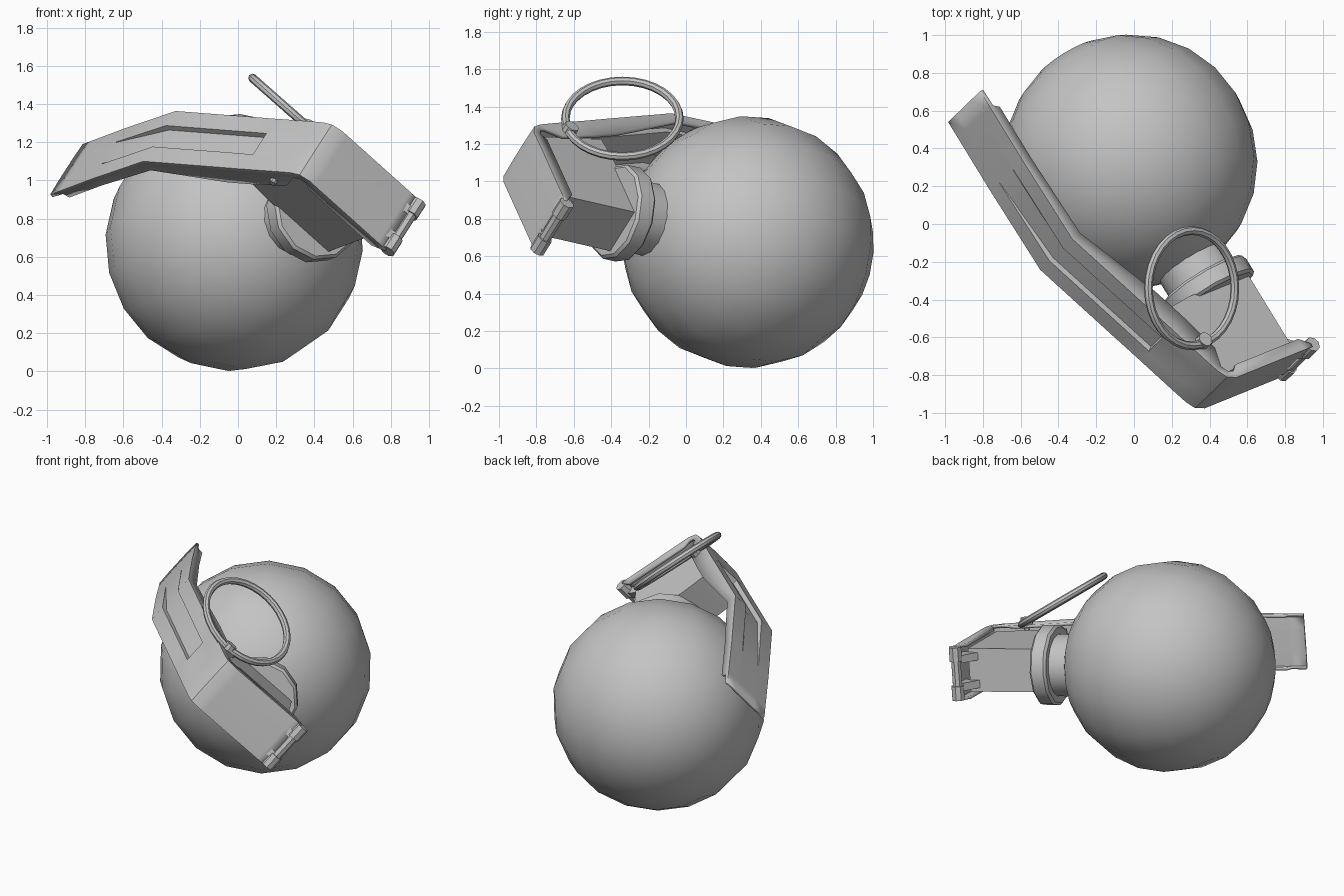
import bpy, bmesh, math
from mathutils import Matrix, Vector

if "Cube" in bpy.data.objects:
    bpy.data.objects.remove(bpy.data.objects["Cube"])

grey = bpy.data.materials.new("plain_grey")
grey.diffuse_color = (0.55, 0.55, 0.55, 1)
grey.use_nodes = True
grey.node_tree.nodes["Principled BSDF"].inputs["Base Color"].default_value = grey.diffuse_color

# Tilted frame: local x = lever side, y = neck axis, z = lever width
C = Vector((-0.02, 0.33, 0.675))
A = Vector((0.512, -0.837, 0.192)).normalized()
W = Vector((0.48, 0.465, 0.747))
W = (W - A * W.dot(A)).normalized()
L = A.cross(W)
FRAME = Matrix.Translation(C) @ Matrix((L, A, W)).transposed().to_4x4()


def finish(name, bm, matrix=FRAME, bevel=0.0, solid=0.0):
    bmesh.ops.recalc_face_normals(bm, faces=bm.faces[:])
    me = bpy.data.meshes.new(name)
    bm.to_mesh(me)
    bm.free()
    ob = bpy.data.objects.new(name, me)
    bpy.context.collection.objects.link(ob)
    me.materials.append(grey)
    ob.matrix_world = matrix
    if solid:
        m = ob.modifiers.new("thickness", 'SOLIDIFY')
        m.thickness, m.offset = solid, 0
    if bevel:
        m = ob.modifiers.new("bevel", 'BEVEL')
        m.width, m.segments = bevel, 1
    bpy.ops.object.select_all(action='DESELECT')
    ob.select_set(True)
    bpy.context.view_layer.objects.active = ob
    bpy.ops.object.shade_smooth_by_angle(angle=math.radians(35))
    return ob


def cylinder(name, sides, r, p, q, bevel=0.0):
    """Cylinder between two local points."""
    p, q = Vector(p), Vector(q)
    bm = bmesh.new()
    rot = (q - p).to_track_quat('Z', 'Y').to_matrix().to_4x4()
    bmesh.ops.create_cone(bm, cap_ends=True, segments=sides, radius1=r, radius2=r,
                          depth=(q - p).length, matrix=Matrix.Translation((p + q) / 2) @ rot)
    return finish(name, bm, bevel=bevel)


def prism(name, outline, z0, z1, bevel=0.0):
    """Side outline (lever side, axis) extruded across the width."""
    bm = bmesh.new()
    f = bm.faces.new([bm.verts.new((x, y, z0)) for x, y in outline])
    ext = bmesh.ops.extrude_face_region(bm, geom=[f])
    verts = [g for g in ext["geom"] if isinstance(g, bmesh.types.BMVert)]
    bmesh.ops.translate(bm, verts=verts, vec=(0, 0, z1 - z0))
    return finish(name, bm, bevel=bevel)


# Round body
bm = bmesh.new()
bmesh.ops.create_uvsphere(bm, u_segments=18, v_segments=12, radius=0.675,
                          matrix=Matrix.Rotation(math.pi / 2, 4, 'X'))
finish("round_body", bm)

# Neck and collar
cylinder("neck", 16, 0.2, (0, 0.5, 0), (0, 0.8, 0))
cylinder("collar", 12, 0.26, (0, 0.75, 0), (0, 0.86, 0), bevel=0.015)

# Mechanism housing on top of the collar
prism("housing", [(-0.17, 0.84), (-0.17, 1.3), (0.33, 1.3), (0.44, 0.86), (0.26, 0.84)],
      -0.14, 0.14)

# Hinge lugs and hinge barrel
for s in (-1, 1):
    prism("hinge_lug", [(-0.15, 1.22), (-0.27, 1.31), (-0.27, 1.37), (-0.15, 1.345)],
          s * 0.09 - 0.025, s * 0.09 + 0.025)
    cylinder("hinge_barrel_end", 8, 0.042, (-0.275, 1.345, s * 0.08), (-0.275, 1.345, s * 0.172))
cylinder("hinge_barrel", 8, 0.032, (-0.275, 1.345, -0.1), (-0.275, 1.345, 0.1))

# Lever: pressed sheet with side flanges and a recessed groove
# rows: axis, side, inward normal (axis, side), flange depth, groove depth
rows = [
    (-0.62, 0.78, 0, -1, 0.012, 0),
    (-0.52, 0.78, 0, -1, 0.015, 0),
    (-0.50, 0.78, 0, -1, 0.05, 0),
    (-0.18, 0.78, 0, -1, 0.05, 0),
    (0.316, 0.77, -0.19, -0.98, 0.06, 0.03),
    (0.80, 0.578, -0.37, -0.93, 0.11, 0.03),
    (0.974, 0.508, -0.37, -0.93, 0.11, 0.03),
    (0.980, 0.506, -0.37, -0.93, 0.11, 0),
    (1.20, 0.42, -0.37, -0.93, 0.10, 0),
    (1.285, 0.385, -0.45, -0.89, 0.03, 0),
    (1.330, 0.355, -0.75, -0.66, 0.03, 0),
    (1.350, 0.300, -1, 0, 0.03, 0),
    (1.350, 0.260, -1, 0, 0.06, 0),
    (1.350, -0.20, -1, 0, 0.06, 0),
    (1.350, -0.26, -1, 0, 0.01, 0),
]
# columns: width, flange weight, groove weight
cols = [(-0.17, 1, 0), (-0.17, 0, 0), (-0.08, 0, 0), (-0.076, 0, 1),
        (0.076, 0, 1), (0.08, 0, 0), (0.17, 0, 0), (0.17, 1, 0)]
bm = bmesh.new()
grid = []
for a, l, na, nl, fl, gr in rows:
    grid.append([])
    for w, kf, kg in cols:
        d = kf * fl + kg * gr
        grid[-1].append(bm.verts.new((l + nl * d, a + na * d, w)))
for r0, r1 in zip(grid, grid[1:]):
    for i in range(len(cols) - 1):
        bm.faces.new((r0[i], r0[i + 1], r1[i + 1], r1[i]))
finish("lever", bm, solid=0.02)

# Safety pin through the housing, with a collar on the ring
cylinder("pin", 8, 0.02, (0.384, 1.11, -0.2), (0.384, 1.11, 0.2))
cylinder("pin_eye", 10, 0.04, (0.384, 1.11, 0.17), (0.384, 1.11, 0.22))

# Pull ring
bm = bmesh.new()
R, t, N, K = 0.305, 0.023, 32, 8
loops = []
for i in range(N):
    u = 2 * math.pi * i / N
    loops.append([])
    for j in range(K):
        v = 2 * math.pi * j / K
        rad = R + t * math.cos(v)
        loops[-1].append(bm.verts.new((rad * math.cos(u), rad * math.sin(u), t * math.sin(v))))
for i in range(N):
    p, q = loops[i], loops[(i + 1) % N]
    for j in range(K):
        k = (j + 1) % K
        bm.faces.new((p[j], q[j], q[k], p[k]))
tilt = Vector((0.66, 0, 0.75)).to_track_quat('Z', 'Y').to_matrix().to_4x4()
finish("pull_ring", bm, Matrix.Translation((0.305, -0.34, 1.335)) @ tilt)
